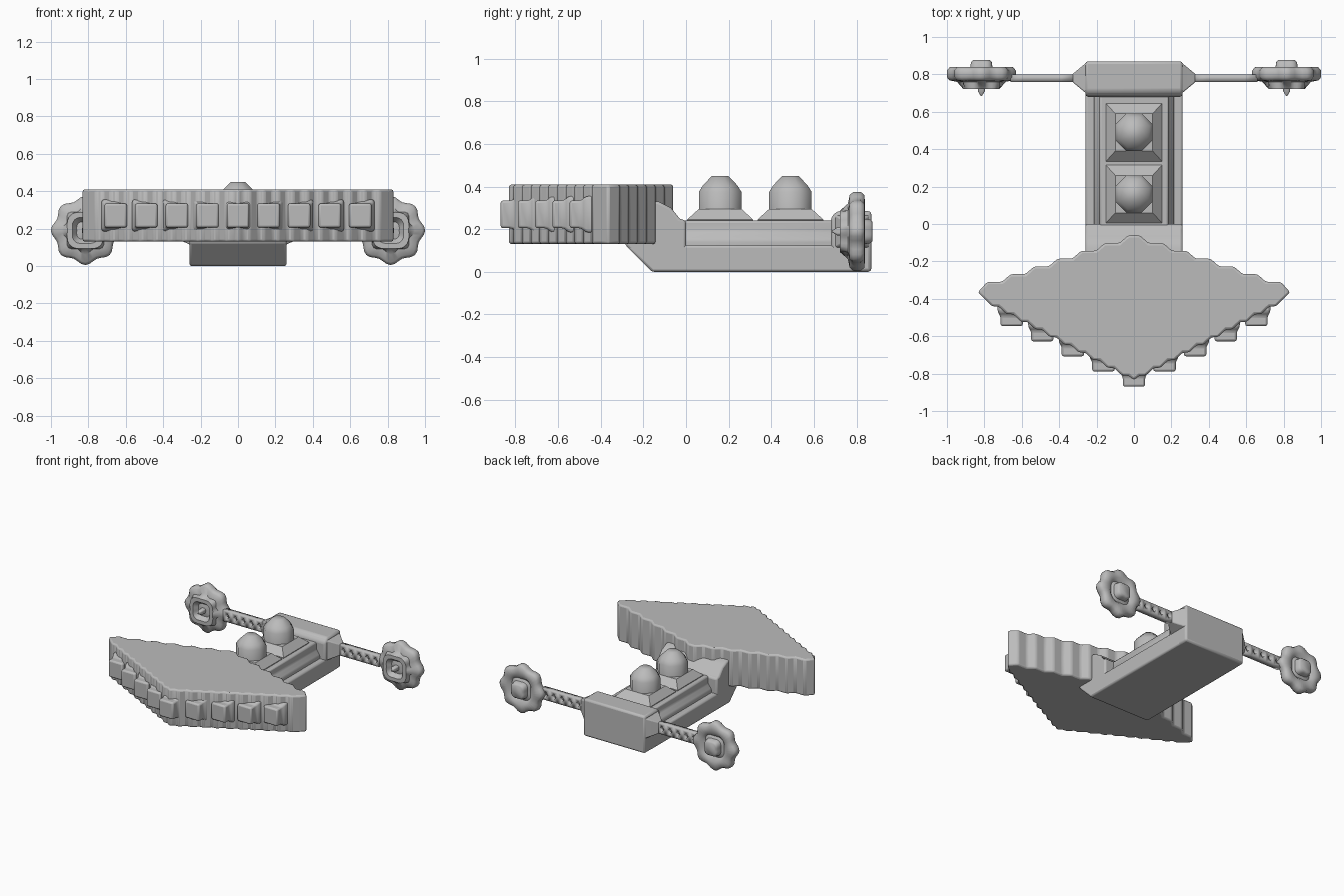
import bpy, bmesh, math
from mathutils import Vector

cube = bpy.data.objects.get("Cube")
if cube:
    bpy.data.objects.remove(cube)

grey = bpy.data.materials.new("hull_grey")
grey.use_nodes = True
COLOUR = (0.5, 0.5, 0.5, 1)
grey.diffuse_color = COLOUR
grey.node_tree.nodes["Principled BSDF"].inputs["Base Color"].default_value = COLOUR


def finish(name, bm, bevel=0, segments=2, angle=40):
    bmesh.ops.recalc_face_normals(bm, faces=bm.faces)
    mesh = bpy.data.meshes.new(name)
    bm.to_mesh(mesh)
    bm.free()
    mesh.materials.append(grey)
    ob = bpy.data.objects.new(name, mesh)
    bpy.context.collection.objects.link(ob)
    bpy.ops.object.select_all(action='DESELECT')
    ob.select_set(True)
    bpy.context.view_layer.objects.active = ob
    bpy.ops.object.shade_smooth_by_angle(angle=math.radians(angle))
    if bevel:
        mod = ob.modifiers.new("soft_edges", 'BEVEL')
        mod.width, mod.segments = bevel, segments
        mod.limit_method = 'ANGLE'
        mod.angle_limit = math.radians(35)
    return ob


def prism(name, points, lo, hi, axis, bevel=0):
    """Extrude a flat outline along x or z."""
    bm = bmesh.new()
    place = (lambda a, b: (lo, a, b)) if axis == 'x' else (lambda a, b: (a, b, lo))
    face = bm.faces.new([bm.verts.new(place(*p)) for p in points])
    moved = bmesh.ops.extrude_face_region(bm, geom=[face])['geom']
    step = Vector((hi - lo, 0, 0)) if axis == 'x' else Vector((0, 0, hi - lo))
    bmesh.ops.translate(bm, verts=[v for v in moved if isinstance(v, bmesh.types.BMVert)], vec=step)
    return finish(name, bm, bevel)


def loft(name, rings, bevel=0, angle=40):
    """Skin closed rings of equal length and cap both ends."""
    bm = bmesh.new()
    loops = [[bm.verts.new(p) for p in ring] for ring in rings]
    n = len(loops[0])
    for a, b in zip(loops, loops[1:]):
        for i in range(n):
            bm.faces.new((a[i], a[(i + 1) % n], b[(i + 1) % n], b[i]))
    bm.faces.new(loops[0])
    bm.faces.new(loops[-1])
    return finish(name, bm, bevel, angle=angle)


def rect_z(hx, hy, cy, z):
    return [(sx * hx, cy + sy * hy, z) for sx, sy in ((-1, -1), (1, -1), (1, 1), (-1, 1))]


def rect_y(cx, hx, y, cz, hz):
    return [(cx + sx * hx, y, cz + sz * hz) for sx, sz in ((-1, -1), (1, -1), (1, 1), (-1, 1))]


def stairs(start, end, count, tread):
    """Stepped line with slanted risers."""
    (x0, y0), (x1, y1) = start, end
    dx, dy = (x1 - x0) / count, (y1 - y0) / count
    out = []
    for i in range(count):
        out += [(x0 + i * dx, y0 + i * dy), (x0 + (i + tread) * dx, y0 + i * dy)]
    return out


# Diamond bow with stepped edges
right = stairs((0, -0.835), (0.835, -0.365), 12, 0.35)[:1]
right += [(x, y) for x, y in stairs((0.03, -0.81), (0.80, -0.40), 10, 0.45)]
right += [(0.80, -0.40), (0.835, -0.365)]
right += stairs((0.785, -0.31), (0.03, -0.06), 6, 0.62) + [(0.03, -0.06)]
left = [(-x, y) for x, y in reversed(right) if x > 0]
prism("diamond_bow", right + left, 0.13, 0.41, 'z', 0.012)

# Row of blocks along the two front edges of the bow
for i in range(-4, 5):
    x, y = i * 0.1635, -0.87 + abs(i) * 0.081
    loft("bow_block", [rect_y(x, 0.075, y + 0.15, 0.27, 0.085),
                       rect_y(x, 0.075, y + 0.075, 0.27, 0.085),
                       rect_y(x, 0.06, y + 0.055, 0.27, 0.065),
                       rect_y(x, 0.06, y, 0.27, 0.065)], 0.012)

# Hull: keel slab, neck, raised deck and stern
prism("keel_slab", [(-0.16, 0), (0.8, 0), (0.8, 0.125), (-0.285, 0.125)],
      -0.26, 0.26, 'x', 0.012)
prism("neck", [(-0.285, 0.125), (-0.17, 0.01), (0, 0.01), (0, 0.24), (-0.03, 0.25),
               (-0.07, 0.3), (-0.13, 0.33), (-0.285, 0.33)], -0.26, 0.26, 'x', 0.012)
loft("raised_deck", [rect_z(0.215, 0.37, 0.335, 0.1), rect_z(0.215, 0.37, 0.335, 0.15),
                     rect_z(0.185, 0.37, 0.335, 0.19), rect_z(0.185, 0.37, 0.335, 0.24)], 0.01)
prism("stern_block", [(0.68, 0), (0.87, 0), (0.87, 0.285), (0.71, 0.285), (0.68, 0.255)],
      -0.26, 0.26, 'x', 0.015)

# Two domes on tapered plinths
for cy in (0.16, 0.49):
    loft("dome_plinth", [rect_z(0.15, 0.155, cy, 0.235), rect_z(0.15, 0.155, cy, 0.245),
                         rect_z(0.1, 0.1, cy, 0.295)])
    rings = []
    for r, z in ((0.108, 0.25), (0.108, 0.375), (0.088, 0.405), (0.042, 0.45)):
        rings.append([(r * math.cos(a), cy + r * math.sin(a), z)
                      for a in (math.pi / 8 + k * math.pi / 4 for k in range(8))])
    loft("deck_dome", rings, angle=50)

# Side arms: flared root, lattice strip and scalloped wheel pod
AY, AZ, LOBES, SEG = 0.78, 0.19, 8, 48
POD = ((0.004, 0.685), (0.02, 0.71), (0.02, 0.75), (0.05, 0.755), (0.075, 0.722), (0.105, 0.722),
       (0.125, 0.76), (0.165, 0.768), (0.18, 0.785), (0.18, 0.82), (0.165, 0.838),
       (0.11, 0.84), (0.085, 0.82), (0.065, 0.83), (0.06, 0.865), (0.048, 0.876))
for side in (-1, 1):
    root = [[(side * x, AY + sy * hy, AZ + sz * hz)
             for sy, sz in ((-1, -1), (1, -1), (1, 1), (-1, 1))]
            for x, hy, hz in ((0.25, 0.085, 0.08), (0.27, 0.07, 0.07), (0.33, 0.02, 0.042))]
    loft("arm_root", root, 0.006)

    bm = bmesh.new()
    cells, x0, x1, h = 5, 0.32, 0.66, 0.042
    w = (x1 - x0) / cells
    for c in range(cells):
        cx = x0 + (c + 0.5) * w
        corners = [bm.verts.new((side * (cx + sx * w / 2), AY, AZ + sz * h))
                   for sx, sz in ((-1, -1), (1, -1), (1, 1), (-1, 1))]
        hole = [bm.verts.new((side * (cx + sx * 0.02), AY, AZ + sz * 0.023))
                for sx, sz in ((0, -1), (1, 0), (0, 1), (-1, 0))]
        for k in range(4):
            n = (k + 1) % 4
            bm.faces.new((corners[k], corners[n], hole[k]))
            bm.faces.new((corners[n], hole[n], hole[k]))
    bmesh.ops.remove_doubles(bm, verts=bm.verts, dist=0.0005)
    arm = finish("lattice_arm", bm)
    mod = arm.modifiers.new("thickness", 'SOLIDIFY')
    mod.thickness, mod.offset = 0.04, 0

    rings = []
    for r, y in POD:
        ring = []
        for k in range(SEG):
            a = 2 * math.pi * k / SEG
            wave = 0.011 * math.cos(LOBES * a) if r > 0.12 else 0
            square = 1.0 + (0.08 * -math.cos(4 * a) if r < 0.11 else 0)
            rr = r * square + wave - (0.006 if r > 0.12 else 0)
            ring.append((side * 0.816 + rr * math.cos(a), y, AZ + rr * math.sin(a)))
        rings.append(ring)
    loft("wheel_pod", rings, angle=50)
